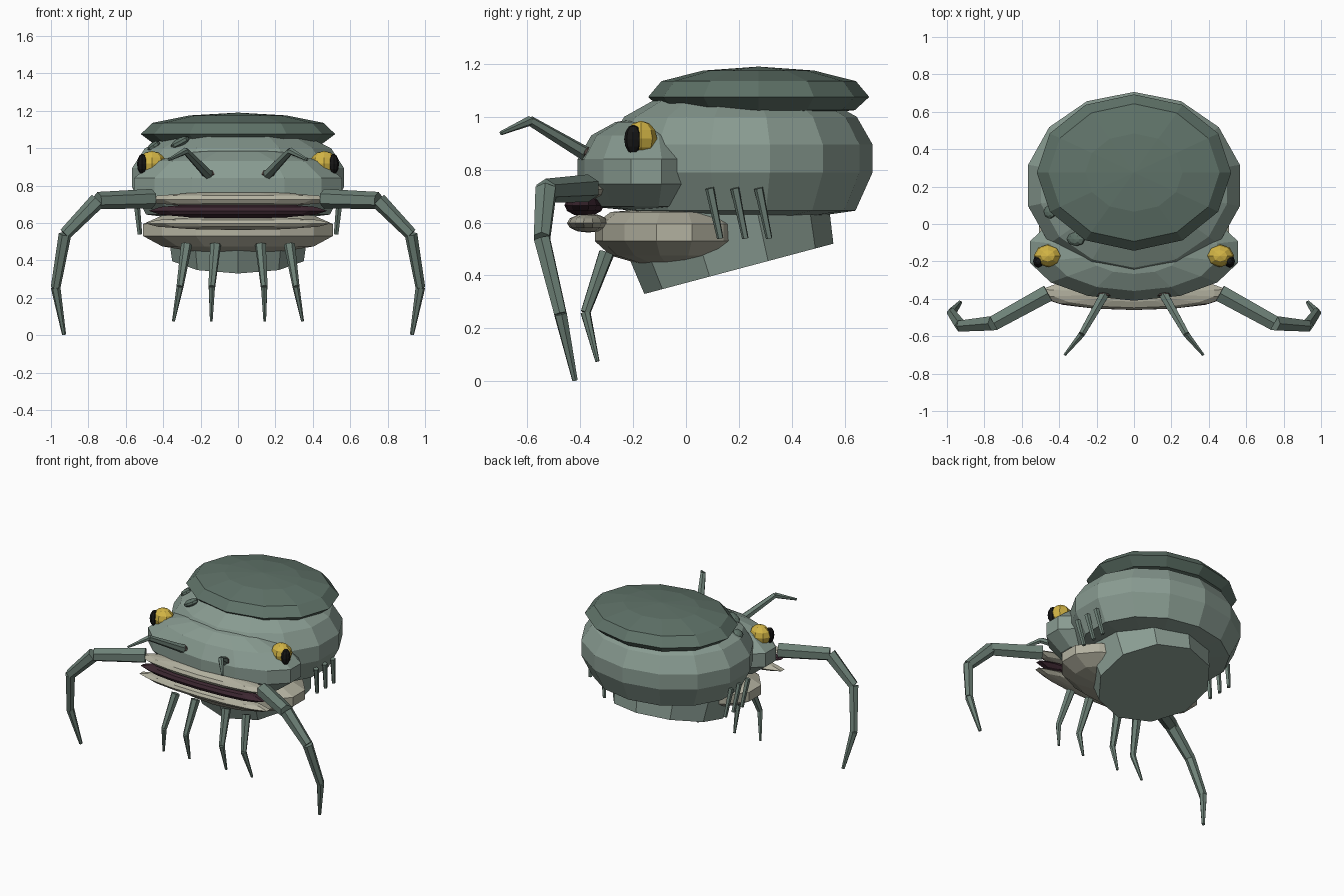
import bpy, bmesh, math
from mathutils import Vector, Matrix

if "Cube" in bpy.data.objects:
    bpy.data.objects.remove(bpy.data.objects["Cube"])


def mat(name, r, g, b):
    m = bpy.data.materials.new(name)
    m.diffuse_color = (r, g, b, 1)
    m.use_nodes = True
    m.node_tree.nodes["Principled BSDF"].inputs["Base Color"].default_value = m.diffuse_color
    return m


HIDE = mat("hide", .25, .33, .285)
SHELL = mat("shell", .115, .17, .14)
LIMB = mat("limb", .155, .22, .185)
PALE = mat("pale", .45, .44, .35)
YELLOW = mat("yellow", .65, .46, .06)
MAROON = mat("maroon", .045, .02, .03)
BLACK = mat("black", .008, .008, .008)
NUB = mat("nub", .07, .05, .045)


def finish(name, bm, material):
    bmesh.ops.recalc_face_normals(bm, faces=bm.faces)
    me = bpy.data.meshes.new(name)
    bm.to_mesh(me)
    bm.free()
    me.materials.append(material)
    ob = bpy.data.objects.new(name, me)
    bpy.context.collection.objects.link(ob)
    return ob


def lathe(name, profile, segs, rx, ry, cy, material):
    """Elliptical lathe about z; profile is (radius fraction, z), poles at both ends."""
    bm = bmesh.new()
    rings = []
    for f, z in profile:
        if f == 0:
            rings.append([bm.verts.new((0, cy, z))] * segs)
        else:
            rings.append([bm.verts.new((f * rx * math.sin(a), cy + f * ry * math.cos(a), z))
                          for a in (math.tau * i / segs for i in range(segs))])
    for lo, hi in zip(rings, rings[1:]):
        for i in range(segs):
            j = (i + 1) % segs
            quad = list(dict.fromkeys((lo[i], lo[j], hi[j], hi[i])))
            bm.faces.new(quad)
    return finish(name, bm, material)


def ball(name, c, r, material, segs=8, rings=6, rot=None):
    bm = bmesh.new()
    m = Matrix.Translation(c) @ (rot or Matrix()) @ Matrix.Diagonal((*r, 1))
    bmesh.ops.create_uvsphere(bm, u_segments=segs, v_segments=rings, radius=1, matrix=m)
    return finish(name, bm, material)


def limb(name, pts, radii, material, sides=6):
    """Chain of tapered segments; radii holds a (start, end) pair per segment."""
    bm = bmesh.new()
    for a, b, (r1, r2) in zip(pts, pts[1:], radii):
        a, b = Vector(a), Vector(b)
        d = b - a
        m = Matrix.Translation((a + b) / 2) @ d.to_track_quat('Z', 'Y').to_matrix().to_4x4()
        bmesh.ops.create_cone(bm, cap_ends=True, segments=sides, radius1=r1, radius2=r2,
                              depth=d.length, matrix=m)
    return finish(name, bm, material)


# Main body, head and the lens-shaped back shell
lathe("body", [(0, .605), (.45, .615), (.87, .645), (1, .79), (1, .895), (.88, 1.0),
               (.63, 1.07), (0, 1.09)], 14, .58, .5, .206, HIDE)
lathe("head", [(0, .64), (.8, .66), (1, .745), (1, .84), (.8, .93), (.45, .98), (0, 1.0)],
      14, .57, .26, -.15, HIDE)
lathe("back_shell", [(0, 1.0), (.5, 1.01), (.87, 1.025), (1, 1.075), (.88, 1.135),
                     (.5, 1.175), (0, 1.19)], 12, .52, .418, .275, SHELL)

# Throat pouch, lips and mouth
lathe("throat", [(0, .44), (.45, .445), (.8, .475), (1, .53), (1, .595), (.8, .64), (0, .66)],
      14, .52, .3, -.045, PALE)
ball("upper_lip", (0, -.37, .725), (.51, .09, .042), PALE, 14, 6)
ball("mouth", (0, -.385, .665), (.49, .075, .042), MAROON, 14, 6)
ball("lower_lip", (0, -.37, .598), (.51, .08, .036), PALE, 14, 6)

# Tilted truncated belly
bm = bmesh.new()
tilt = Matrix.Translation((0, .2, .425)) @ Matrix.Rotation(math.radians(14.9), 4, 'X')
bmesh.ops.create_cone(bm, cap_ends=True, segments=10, radius1=.37, radius2=.41, depth=.28,
                      matrix=tilt @ Matrix.Translation((0, 0, .14)))
finish("belly", bm, HIDE)

# Paired parts
for s, side in ((1, "right"), (-1, "left")):
    ball(f"eye_{side}", (s * .46, -.17, .917), (.075, .061, .068), YELLOW)
    ball(f"pupil_{side}", (s * .512, -.2, .915), (.028, .034, .055), BLACK)

    ball(f"antenna_nub_{side}", (s * .16, -.37, .86), (.042, .03, .026), NUB, 6, 4)
    limb(f"antenna_{side}", [(s * .16, -.38, .86), (s * .28, -.59, .985), (s * .37, -.7, .938)],
         [(.028, .019), (.019, .008)], LIMB)

    limb(f"front_leg_{side}",
         [(s * .46, -.37, .73), (s * .75, -.53, .72), (s * .925, -.545, .54),
          (s * .975, -.475, .255), (s * .93, -.42, .003)],
         [(.052, .046), (.044, .034), (.034, .026), (.026, .011)], LIMB)

    for n, xs in enumerate(((.12, .14, .143), (.275, .31, .345))):
        limb(f"small_leg_{n + 1}_{side}",
             [(s * xs[0], -.3, .485), (s * xs[1], -.38, .26), (s * xs[2], -.335, .075)],
             [(.03, .019), (.019, .008)], LIMB)

    for n, y in enumerate((.09, .185, .275)):
        limb(f"side_spine_{n + 1}_{side}", [(s * .545, y, .73), (s * .525, y + .04, .54)],
             [(.018, .013)], LIMB, 5)

# Two small warts on the left shoulder
ball("wart_front", (-.31, -.08, 1.03), (.055, .04, .025), SHELL, 8, 5,
     Matrix.Rotation(math.radians(-28), 4, 'Y'))
ball("wart_rear", (-.45, .065, 1.01), (.038, .038, .022), SHELL, 8, 5,
     Matrix.Rotation(math.radians(-35), 4, 'Y'))
